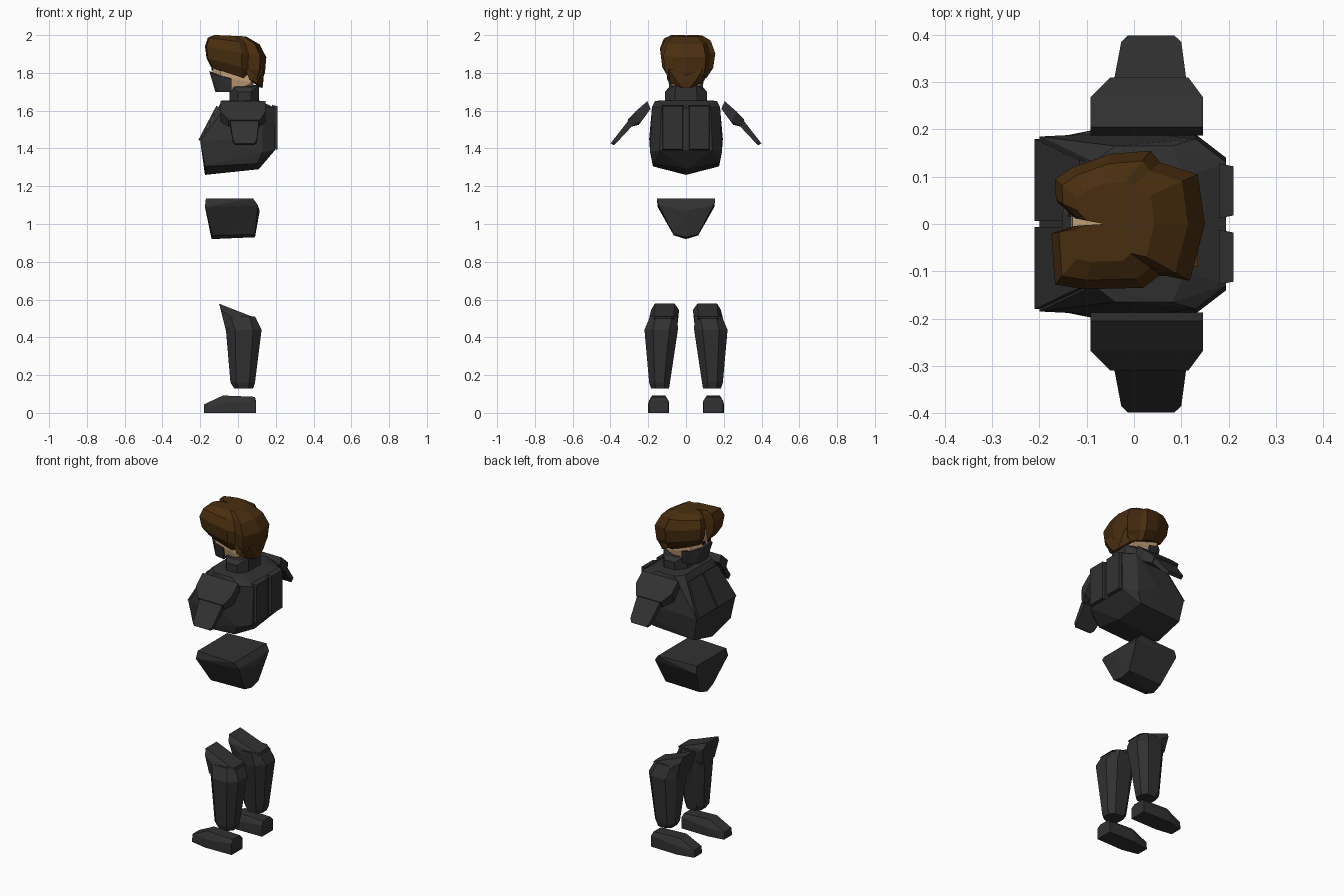
import bpy, bmesh, math
from mathutils import Vector


def mat(name, r, g, b):
    m = bpy.data.materials.new(name)
    m.diffuse_color = (r, g, b, 1)
    return m


GREY = mat("dark_grey", 0.031, 0.031, 0.031)
BROWN = mat("hair_brown", 0.068, 0.027, 0.005)
SKIN = mat("skin_tan", 0.56, 0.36, 0.19)
BLACK = mat("eye_black", 0.008, 0.008, 0.008)


def finish(name, bm, material):
    bmesh.ops.recalc_face_normals(bm, faces=bm.faces[:])
    me = bpy.data.meshes.new(name)
    bm.to_mesh(me)
    bm.free()
    me.materials.append(material)
    ob = bpy.data.objects.new(name, me)
    bpy.context.collection.objects.link(ob)
    return ob


def hull(name, pts, material=GREY, sym=False, flip=1):
    """Faceted convex solid; sym adds the y-mirrored points."""
    pts = [(x, y * flip, z) for x, y, z in pts]
    if sym:
        pts += [(x, -y, z) for x, y, z in pts if abs(y) > 1e-5]
    bm = bmesh.new()
    for p in pts:
        bm.verts.new(p)
    res = bmesh.ops.convex_hull(bm, input=bm.verts[:])
    junk = [v for v in bm.verts if not v.link_faces]
    if junk:
        bmesh.ops.delete(bm, geom=junk, context='VERTS')
    bmesh.ops.dissolve_limit(bm, angle_limit=math.radians(3),
                             verts=bm.verts[:], edges=bm.edges[:])
    return finish(name, bm, material)


def ring(z, x0, x1, y0, y1, c):
    """Chamfered rectangle at height z."""
    return [(x, y, z) for x, y in (
        (x0 + c, y0), (x1 - c, y0), (x1, y0 + c), (x1, y1 - c),
        (x1 - c, y1), (x0 + c, y1), (x0, y1 - c), (x0, y0 + c))]


# Torso with keeled underside
hull("torso", [
    (-.085, .13, 1.655), (-.04, .165, 1.65), (.08, .165, 1.65), (.11, .10, 1.655),
    (.195, .13, 1.615), (.195, .14, 1.39), (.13, .18, 1.62), (.13, .19, 1.38),
    (.10, .175, 1.32), (.11, 0, 1.29), (-.175, 0, 1.26), (-.175, .175, 1.305),
    (-.20, .185, 1.44), (0, .195, 1.45)], sym=True)

# Pelvis guard, V-shaped below
hull("pelvis", [
    (-.17, .14, 1.135), (.08, .155, 1.135), (-.175, .15, 1.09), (.105, .145, 1.10),
    (.115, 0, 1.07), (-.135, .065, .94), (.09, .065, .945), (-.14, 0, .92),
    (.09, 0, .93)], sym=True)

# Collar and head
hull("collar", [
    (-.045, .05, 1.64), (.11, .06, 1.64), (0, .11, 1.64), (.07, .11, 1.64),
    (-.045, .05, 1.735), (.11, .055, 1.735), (0, .11, 1.70), (.07, .11, 1.70),
    (0, .09, 1.725), (.07, .09, 1.725)], sym=True)
hull("head", [
    (-.13, .04, 1.89), (-.135, .04, 1.79), (-.10, .04, 1.71), (-.10, .085, 1.88),
    (-.09, .085, 1.78), (.07, .085, 1.88), (.07, .085, 1.75), (.09, .04, 1.88),
    (.08, .04, 1.70), (-.02, .07, 1.70)], SKIN, sym=True)
hull("face_mask", [
    (-.152, .02, 1.81), (-.145, .045, 1.80), (-.095, .092, 1.785), (-.035, .095, 1.77),
    (-.035, .085, 1.70), (-.10, .07, 1.70), (-.12, .03, 1.70)], sym=True)

# Hair: stacked copies of one lumpy plan outline, tilted down to the back
outline = [(-.055, 0), (-.125, .012), (-.165, .05), (-.167, .095), (-.13, .12),
           (-.05, .148), (.035, .155), (.055, .13), (.135, .105), (.15, 0),
           (.118, -.12), (.055, -.107), (.02, -.135), (-.105, -.138),
           (-.167, -.128), (-.175, -.02), (-.125, -.004)]
# x scale, y scale, x shift, base height, tilt
levels = [(.80, .70, 0, 1.782, -.32), (.95, .93, 0, 1.835, -.25), (1, 1, 0, 1.91, -.18),
          (.84, .86, -.012, 1.966, -.13), (.52, .58, -.035, 1.995, -.045)]
bm = bmesh.new()
rows = []
for sx, sy, dx, z, t in levels:
    rows.append([bm.verts.new((x * sx + dx, y * sy, min(2, z + t * (x * sx + dx))))
                 for x, y in outline])
n = len(outline)
for a, b in zip(rows, rows[1:]):
    for i in range(n):
        j = (i + 1) % n
        bm.faces.new((a[i], a[j], b[j], b[i]))
bm.faces.new(rows[0][::-1])
bm.faces.new(rows[-1])
bmesh.ops.triangulate(bm, faces=[f for f in bm.faces if len(f.verts) > 4])
finish("hair", bm, BROWN)
hull("hair_nape", [
    (.04, .10, 1.82), (.135, .09, 1.82), (.06, .10, 1.765), (.135, .055, 1.765),
    (.10, .085, 1.745), (.13, .02, 1.72), (.11, .03, 1.725)], BROWN, sym=True)

shin = (ring(.51, -.07, .09, .045, .19, .03) + ring(.44, -.06, .125, .043, .22, .045)
        + ring(.16, -.04, .09, .085, .195, .03) + ring(.13, -.02, .08, .09, .185, .025))

for side, f in (("left", -1), ("right", 1)):
    # Chest and back plates, split along the middle
    hull("chest_plate_" + side, [
        (x + d, y, z + d * -.5) for d in (0, -.01) for x, y, z in
        ((-.2, .006, 1.44), (-.2, .18, 1.44), (-.105, .006, 1.62), (-.105, .135, 1.62))],
        flip=f)
    hull("back_plate_" + side, [
        (x, y, z) for x, i in ((.18, 0), (.21, .006))
        for y in (.012 + i, .128 - i) for z in (1.39 + i, 1.63 - i)], flip=f)

    # Shoulder guard: wide upper slab and narrow lower flap
    upper = [(x, y, z) for x in (-.092, .146)
             for y, z in ((.205, 1.65), (.187, 1.61), (.24, 1.54), (.268, 1.595))]
    upper += [(x, y, z) for x in (-.05, .115) for y, z in ((.31, 1.55), (.25, 1.525), (.29, 1.515))]
    hull("shoulder_guard_" + side, upper, flip=f)
    flap = [(x, y, z) for x in (-.047, .114) for y, z in ((.28, 1.58), (.26, 1.545))]
    flap += [(x, y, z) for x in (-.027, .10) for y, z in ((.385, 1.445), (.368, 1.43))]
    flap += [(x, y, z) for x in (-.013, .085) for y, z in ((.399, 1.427), (.382, 1.417))]
    hull("shoulder_flap_" + side, flap, flip=f)

    # Shin guard with a knee wedge rising to the front
    hull("shin_" + side, shin, flip=f)
    hull("knee_" + side, [
        (-.10, .06, .578), (-.10, .165, .578), (-.09, .037, .545), (-.09, .185, .545),
        (-.065, .055, .44), (-.065, .18, .44), (.0, .043, .48), (.0, .20, .48),
        (.10, .065, .50), (.10, .17, .50)], flip=f)

    # Boot
    hull("boot_" + side, [
        (-.18, .105, 0), (-.18, .18, 0), (-.18, .11, .045), (-.18, .175, .045),
        (-.08, .09, 0), (-.08, .2, 0), (-.08, .11, .092), (-.08, .18, .092),
        (-.08, .09, .05), (-.08, .2, .05), (.095, .092, 0), (.095, .196, 0),
        (.095, .092, .065), (.095, .196, .065), (.09, .11, .085), (.09, .18, .085)], flip=f)

    # Eye as a thin plate on the face
    hull("eye_" + side, [
        (x, y, z) for x in (-.139, -.131) for y, z in
        ((.015, 1.812), (.038, 1.815), (.038, 1.83), (.015, 1.828))], BLACK, flip=f)
